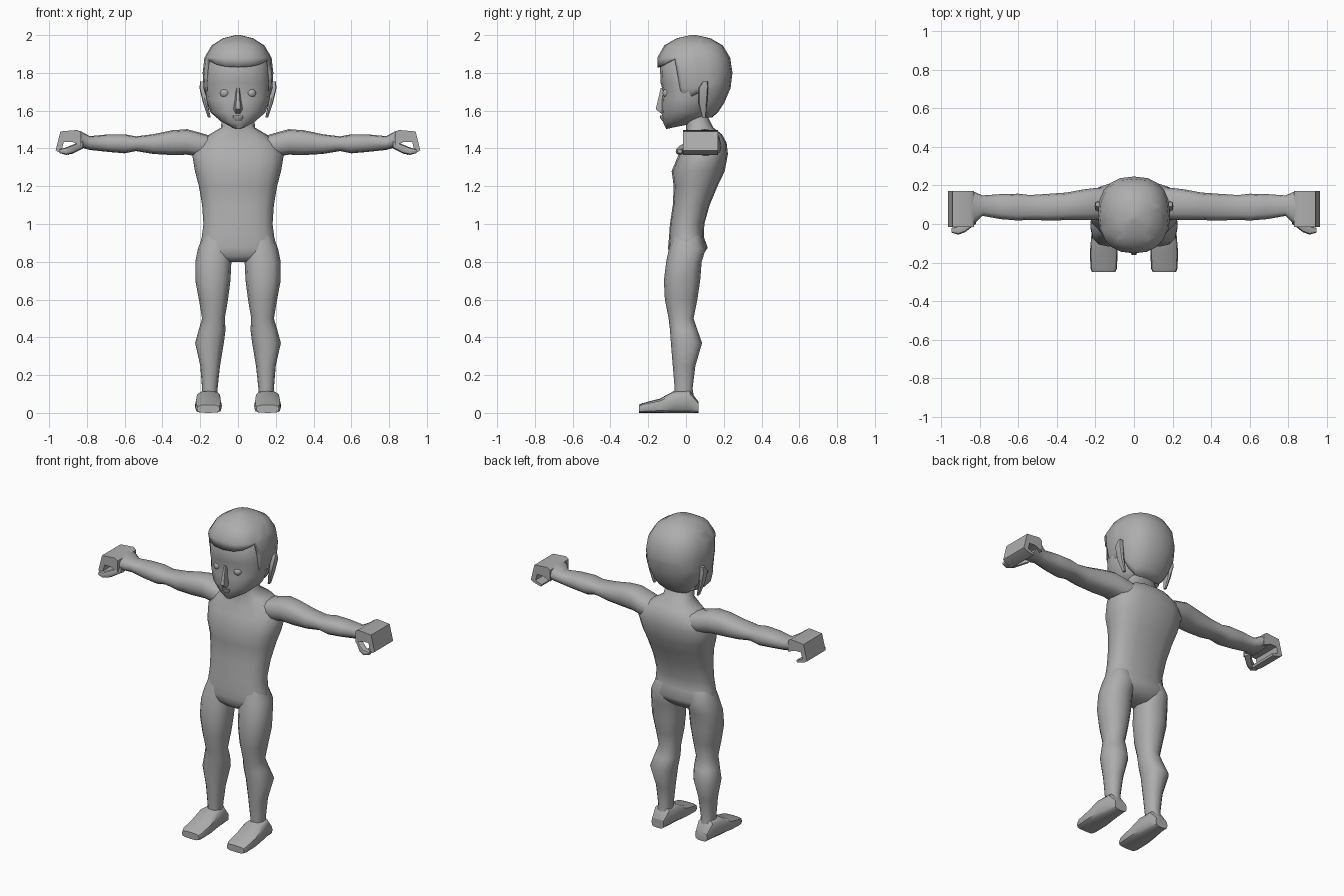
import bpy, bmesh, math
from mathutils import Vector

grey = bpy.data.materials.new("plain grey")
grey.diffuse_color = (0.42, 0.42, 0.42, 1)


def finish(name, bm, mirror=False, angle=40):
    bmesh.ops.recalc_face_normals(bm, faces=bm.faces)
    me = bpy.data.meshes.new(name)
    bm.to_mesh(me)
    bm.free()
    me.materials.append(grey)
    ob = bpy.data.objects.new(name, me)
    bpy.context.collection.objects.link(ob)
    bpy.ops.object.select_all(action='DESELECT')
    ob.select_set(True)
    bpy.context.view_layer.objects.active = ob
    bpy.ops.object.shade_smooth_by_angle(angle=math.radians(angle))
    if mirror:
        ob.modifiers.new("mirror", 'MIRROR')
    return ob


def loft(axis, rings, power=2.2, seg=12):
    """Skin rings (t, a0, a1, b0, b1[, rise]) along an axis; rise tilts the ring front to back."""
    bm = bmesh.new()
    loops = []
    for t, a0, a1, b0, b1, *rise in rings:
        loop = []
        for i in range(seg):
            ang = 2 * math.pi * i / seg
            c, s = math.cos(ang), math.sin(ang)
            u = math.copysign(abs(c) ** (2 / power), c)
            v = math.copysign(abs(s) ** (2 / power), s)
            a = (a0 + a1) / 2 + u * (a1 - a0) / 2
            b = (b0 + b1) / 2 + v * (b1 - b0) / 2
            h = t + (rise[0] * (v + 1) / 2 if rise else 0)
            loop.append(bm.verts.new({'x': (h, a, b), 'y': (a, h, b), 'z': (a, b, h)}[axis]))
        loops.append(loop)
    for lo, hi in zip(loops, loops[1:]):
        for i in range(seg):
            j = (i + 1) % seg
            bm.faces.new((lo[i], lo[j], hi[j], hi[i]))
    bm.faces.new(loops[0])
    bm.faces.new(loops[-1])
    return bm


def centred(rings):
    """Rings (z, half width, front, back) symmetric about x = 0."""
    return [(z, -w, w, f, b, *r) for z, w, f, b, *r in rings]


# torso and neck
finish("torso", loft('z', centred([
    (0.80, 0.10, -0.06, 0.05), (0.83, 0.19, -0.09, 0.085), (0.875, 0.207, -0.095, 0.115),
    (0.93, 0.192, -0.09, 0.095), (1.0, 0.183, -0.085, 0.097), (1.1, 0.19, -0.07, 0.125),
    (1.2, 0.207, -0.065, 0.167), (1.28, 0.228, -0.076, 0.205), (1.37, 0.243, -0.038, 0.222),
    (1.43, 0.21, -0.012, 0.215), (1.475, 0.15, 0.0, 0.19), (1.51, 0.09, 0.0, 0.145),
    (1.58, 0.085, 0.0, 0.11)]), 2.5, 16), angle=60)

# legs
finish("legs", loft('z', [
    (0.06, 0.11, 0.19, -0.06, 0.045), (0.13, 0.108, 0.19, -0.06, 0.035),
    (0.25, 0.095, 0.2, -0.07, 0.05), (0.37, 0.075, 0.227, -0.08, 0.085),
    (0.44, 0.066, 0.208, -0.085, 0.06), (0.5, 0.07, 0.19, -0.092, 0.04),
    (0.6, 0.053, 0.207, -0.112, 0.06), (0.7, 0.04, 0.226, -0.117, 0.075),
    (0.8, 0.035, 0.226, -0.105, 0.083), (0.87, 0.03, 0.212, -0.09, 0.105),
    (0.94, 0.04, 0.185, -0.07, 0.08)], 2.3), mirror=True, angle=60)

# feet
finish("feet", loft('y', [
    (-0.25, 0.097, 0.217, 0.0, 0.042), (-0.23, 0.088, 0.226, 0.0, 0.052),
    (-0.14, 0.085, 0.228, 0.0, 0.075), (-0.065, 0.09, 0.222, 0.0, 0.115),
    (0.02, 0.1, 0.205, 0.0, 0.12), (0.065, 0.11, 0.195, 0.0, 0.06)], 3.5),
    mirror=True)

# arms
finish("arms", loft('x', [
    (0.12, 0.03, 0.19, 1.35, 1.46), (0.2, 0.02, 0.187, 1.355, 1.483),
    (0.27, 0.02, 0.178, 1.367, 1.502), (0.35, 0.02, 0.163, 1.365, 1.496),
    (0.45, 0.018, 0.156, 1.371, 1.475), (0.54, 0.022, 0.15, 1.386, 1.464),
    (0.6, 0.018, 0.157, 1.374, 1.475), (0.69, 0.025, 0.155, 1.382, 1.474),
    (0.785, 0.042, 0.148, 1.392, 1.465), (0.83, 0.0, 0.168, 1.405, 1.49),
    (0.86, -0.015, 0.172, 1.41, 1.497)], 2.6), mirror=True, angle=60)

# curled hands: side profile extruded across the knuckles
bm = bmesh.new()
profile = [(0.83, 1.415), (0.83, 1.485), (0.85, 1.498), (0.94, 1.49), (0.965, 1.39),
           (0.945, 1.378), (0.895, 1.365), (0.89, 1.378), (0.932, 1.395), (0.922, 1.435),
           (0.88, 1.435)]
face = bm.faces.new([bm.verts.new((x, -0.015, z)) for x, z in profile])
ext = bmesh.ops.extrude_face_region(bm, geom=[face])['geom']
bmesh.ops.translate(bm, vec=(0, 0.185, 0),
                    verts=[g for g in ext if isinstance(g, bmesh.types.BMVert)])
finish("hands", bm, mirror=True)
finish("thumbs", loft('x', [
    (0.82, 0.0, 0.06, 1.4, 1.44), (0.875, -0.042, 0.01, 1.372, 1.42),
    (0.91, -0.055, -0.01, 1.366, 1.405), (0.945, -0.045, -0.02, 1.375, 1.395)], 2.5, 8),
    mirror=True)

# face
finish("face", loft('z', centred([
    (1.503, 0.04, -0.105, 0.09, 0.04), (1.535, 0.098, -0.12, 0.105, 0.03),
    (1.59, 0.145, -0.13, 0.13), (1.66, 0.168, -0.128, 0.15), (1.7, 0.172, -0.122, 0.15),
    (1.75, 0.173, -0.135, 0.15), (1.85, 0.165, -0.138, 0.15), (1.93, 0.1, -0.08, 0.12)]),
    2.2, 16), angle=60)
finish("nose", loft('z', centred([
    (1.585, 0.02, -0.135, -0.09), (1.608, 0.024, -0.165, -0.09),
    (1.72, 0.01, -0.137, -0.09)]), 2, 6))
finish("mouth", loft('z', centred([
    (1.545, 0.02, -0.125, -0.09), (1.56, 0.03, -0.136, -0.09),
    (1.575, 0.03, -0.138, -0.09)]), 2, 8))

# eyes
bm = bmesh.new()
bmesh.ops.create_uvsphere(bm, u_segments=12, v_segments=8, radius=0.026)
bmesh.ops.translate(bm, verts=bm.verts, vec=(0.07, -0.098, 1.693))
finish("eyes", bm, mirror=True)

# ears
finish("ears", loft('z', [
    (1.565, 0.145, 0.16, 0.085, 0.105), (1.64, 0.16, 0.185, 0.066, 0.112),
    (1.72, 0.172, 0.204, 0.066, 0.118), (1.755, 0.175, 0.2, 0.09, 0.115)], 3, 8), mirror=True)

# hair: full shell, with the face opening cut along the fringe, sideburn and ear lines
bm = loft('z', centred([
    (1.565, 0.1, -0.02, 0.14), (1.59, 0.128, -0.06, 0.168), (1.64, 0.158, -0.1, 0.202),
    (1.72, 0.182, -0.13, 0.236), (1.8, 0.187, -0.15, 0.246), (1.88, 0.178, -0.152, 0.234),
    (1.945, 0.14, -0.115, 0.195), (1.983, 0.08, -0.05, 0.13), (2.0, 0.012, 0.025, 0.055)]),
    2.4, 20)
lines = [((-0.15, 1.83), (-0.06, 1.875)), ((-0.06, 1.875), (-0.02, 1.65)),
         ((-0.02, 1.65), (0.08, 1.7)), ((0.08, 1.7), (0.11, 1.55))]
planes = [(Vector((0, y0, z0)), Vector((0, z0 - z1, y1 - y0)))
          for (y0, z0), (y1, z1) in lines]
for co, no in planes:
    bmesh.ops.bisect_plane(bm, geom=bm.verts[:] + bm.edges[:] + bm.faces[:],
                           plane_co=co, plane_no=no)


def in_opening(f):
    c = f.calc_center_median()
    fringe, side, tip, ear = [(c - co).dot(no) < 0 for co, no in planes]
    return (fringe and side) or (tip and ear)


bmesh.ops.delete(bm, geom=[f for f in bm.faces if in_opening(f)], context='FACES')
hair = finish("hair", bm, angle=50)
shell = hair.modifiers.new("thickness", 'SOLIDIFY')
shell.thickness = 0.015
shell.offset = -1
